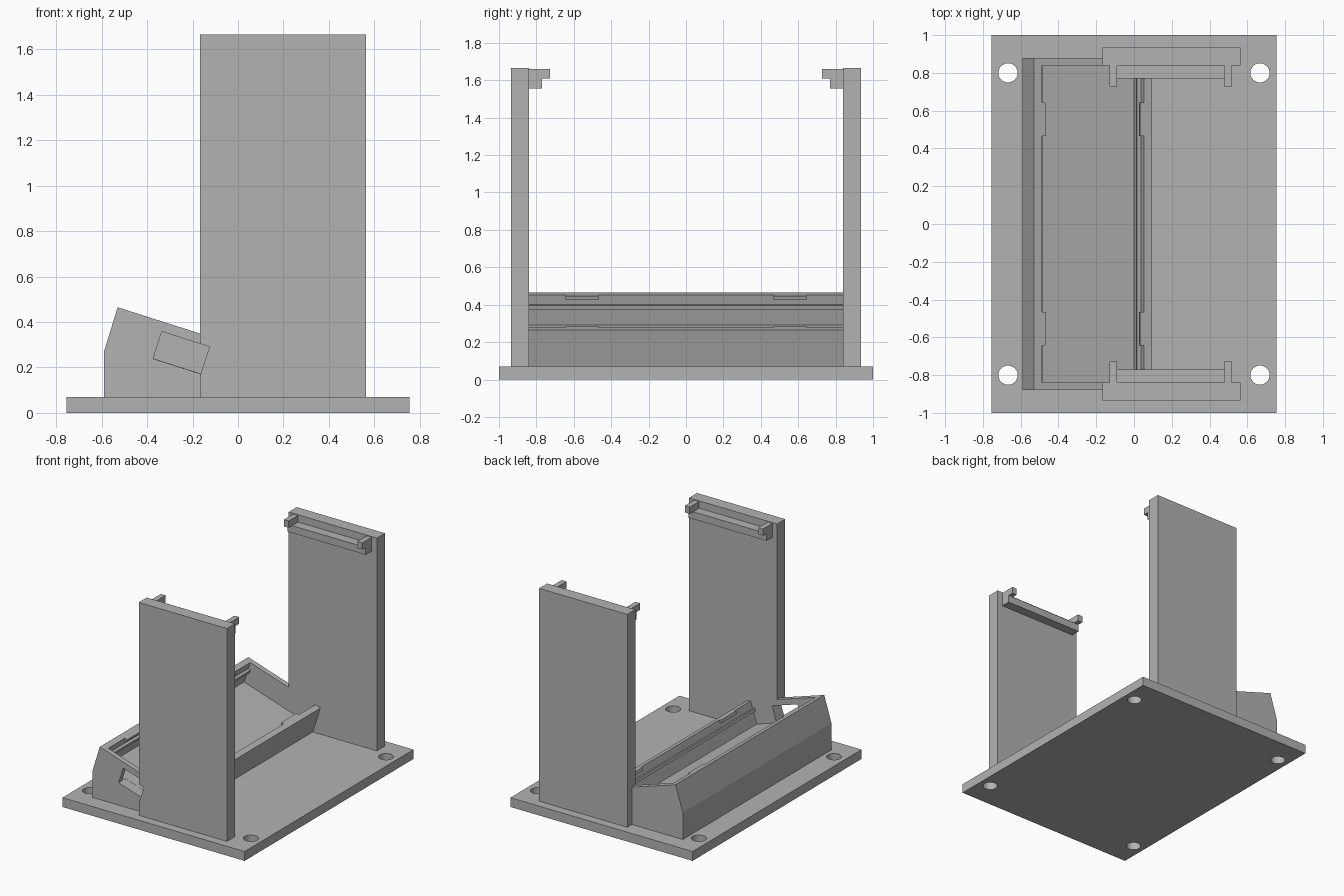
import bpy
import bmesh
import math
from mathutils import Vector

if "Cube" in bpy.data.objects:
    bpy.data.objects.remove(bpy.data.objects["Cube"], do_unlink=True)

GREY = (0.45, 0.45, 0.45, 1.0)
grey = bpy.data.materials.new("plain_grey")
grey.use_nodes = True
grey.diffuse_color = GREY
grey.node_tree.nodes["Principled BSDF"].inputs["Base Color"].default_value = GREY


def finish(name, bm):
    bmesh.ops.recalc_face_normals(bm, faces=bm.faces)
    mesh = bpy.data.meshes.new(name)
    bm.to_mesh(mesh)
    bm.free()
    mesh.materials.append(grey)
    obj = bpy.data.objects.new(name, mesh)
    bpy.context.scene.collection.objects.link(obj)
    return obj


def prism(name, profile, y0, y1):
    """Extrude an x-z profile along y."""
    bm = bmesh.new()
    face = bm.faces.new([bm.verts.new((x, y0, z)) for x, z in profile])
    new = bmesh.ops.extrude_face_region(bm, geom=[face])["geom"]
    verts = [v for v in new if isinstance(v, bmesh.types.BMVert)]
    bmesh.ops.translate(bm, verts=verts, vec=(0, y1 - y0, 0))
    return finish(name, bm)


def box(name, x0, x1, y0, y1, z0, z1):
    return prism(name, [(x0, z0), (x1, z0), (x1, z1), (x0, z1)], y0, y1)


def cylinder(name, x, y, radius, z0, z1):
    bm = bmesh.new()
    bmesh.ops.create_cone(bm, cap_ends=True, segments=40, radius1=radius,
                          radius2=radius, depth=z1 - z0)
    bmesh.ops.translate(bm, verts=bm.verts, vec=(x, y, (z0 + z1) / 2))
    return finish(name, bm)


def cut(obj, cutters):
    """Subtract the cutters and bake the result."""
    for c in cutters:
        c.hide_render = True
        mod = obj.modifiers.new("cut", "BOOLEAN")
        mod.operation = "DIFFERENCE"
        mod.solver = "EXACT"
        mod.object = c
    bpy.context.view_layer.update()
    deps = bpy.context.evaluated_depsgraph_get()
    mesh = bpy.data.meshes.new_from_object(obj.evaluated_get(deps))
    obj.modifiers.clear()
    obj.data = mesh
    for c in cutters:
        bpy.data.objects.remove(c, do_unlink=True)


# Tilted tray frame: t runs down the slope, d goes into the tray
ANGLE = math.radians(17.7)
ORIGIN = Vector((-0.53, 0.465))
ALONG = Vector((math.cos(ANGLE), -math.sin(ANGLE)))
DOWN = Vector((-math.sin(ANGLE), -math.cos(ANGLE)))


def slope(t, d):
    return tuple(ORIGIN + ALONG * t + DOWN * d)


def slope_rect(t0, t1, d0, d1):
    return [slope(t0, d0), slope(t1, d0), slope(t1, d1), slope(t0, d1)]


BASE_TOP = 0.07
LENGTH, RIM, FLOOR = 0.656, 0.045, 0.167
INNER, OUTER = 0.84, 0.935

# Base plate with four screw holes
base = box("base_plate", -0.755, 0.755, -1, 1, 0, BASE_TOP)
cut(base, [cylinder("hole_cutter", sx * 0.667, sy * 0.8, 0.051, -0.1, 0.2)
           for sx in (-1, 1) for sy in (-1, 1)])


def cable_cutter():
    return prism("cable_cutter", slope_rect(0.218, 0.438, 0.043, 0.168), -1.1, -0.8)


# Tilted tray with its pocket and cable opening
right_foot = slope(LENGTH, (0.266 - BASE_TOP) / math.cos(ANGLE))
tray = prism("tilted_tray",
             [(-0.59, BASE_TOP), (-0.59, 0.27), slope(0, 0), slope(LENGTH, 0),
              (right_foot[0], BASE_TOP)], -0.88, 0.88)
cut(tray, [prism("pocket_cutter", slope_rect(RIM, LENGTH - RIM, -0.1, FLOOR),
                 -INNER, INNER), cable_cutter()])

# Support rails and snap tabs on both long sides of the pocket
for side, t0, t1 in (("upper", RIM - 0.005, RIM + 0.02),
                     ("lower", LENGTH - RIM - 0.02, LENGTH - RIM + 0.005)):
    prism(side + "_rail", slope_rect(t0, t1, 0.053, 0.073), -INNER, INNER)
    for end, y in (("front", -0.555), ("back", 0.555)):
        prism(f"{side}_{end}_snap_tab", slope_rect(t0, t1, 0.0, 0.02),
              y - 0.088, y + 0.088)

# Tall side walls, each with a ledge and two stop tabs at the top
for end, s in (("front", -1), ("back", 1)):
    wall = box(end + "_wall", -0.168, 0.563, *sorted((s * INNER, s * OUTER)),
               BASE_TOP, 1.665)
    if s < 0:
        cut(wall, [cable_cutter()])
    box(end + "_ledge", -0.13, 0.52, *sorted((s * 0.77, s * INNER)), 1.555, 1.61)
    for name, x in (("left", 0.48), ("right", -0.13)):
        box(f"{end}_{name}_stop", x, x + 0.04, *sorted((s * 0.728, s * INNER)),
            1.61, 1.66)
